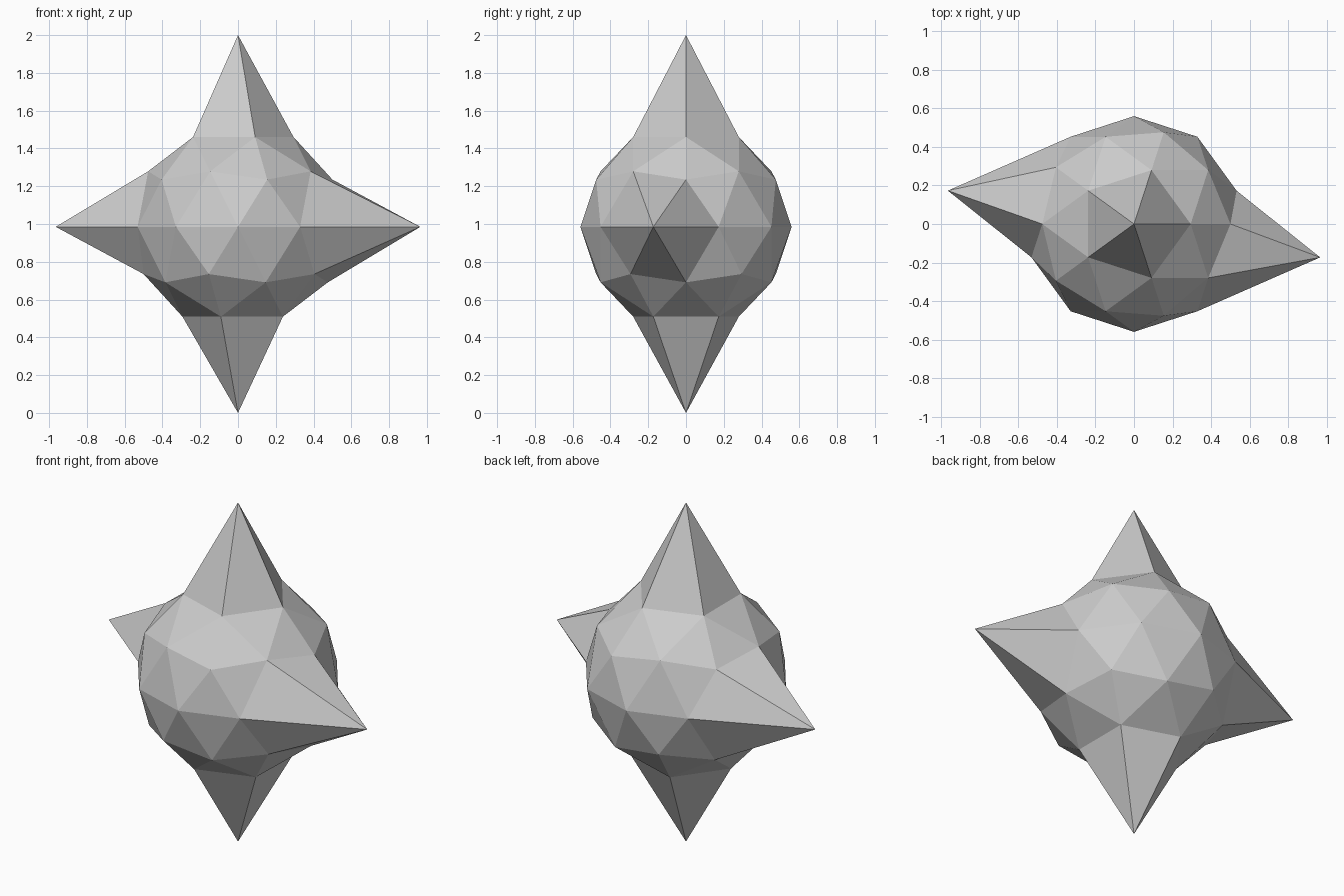
import bpy, bmesh
from mathutils import Vector

cube = bpy.data.objects.get("Cube")
if cube:
    bpy.data.objects.remove(cube, do_unlink=True)

RADIUS = 0.559
CENTRE = Vector((0, 0, 0.985))

# Plain grey material
grey = bpy.data.materials.new("plain_grey")
grey.use_nodes = True
colour = (0.6, 0.6, 0.6, 1)
grey.diffuse_color = colour
grey.node_tree.nodes["Principled BSDF"].inputs["Base Color"].default_value = colour

# Faceted ball
bm = bmesh.new()
bmesh.ops.create_icosphere(bm, subdivisions=2, radius=RADIUS)
bmesh.ops.translate(bm, verts=bm.verts, vec=CENTRE)

# Spikes: pull single ball corners out to a point
side_y = 0.173
tips = [Vector((0, 0, 2)), Vector((0, 0, 0)),
        Vector((0.965, -side_y, CENTRE.z)), Vector((-0.965, side_y, CENTRE.z))]
for tip in tips:
    corner = min(bm.verts, key=lambda v: (v.co - tip).length)
    corner.co = tip

bmesh.ops.recalc_face_normals(bm, faces=bm.faces)
mesh = bpy.data.meshes.new("spiked_ball")
bm.to_mesh(mesh)
bm.free()
mesh.materials.append(grey)
ball = bpy.data.objects.new("spiked_ball", mesh)
bpy.context.collection.objects.link(ball)
